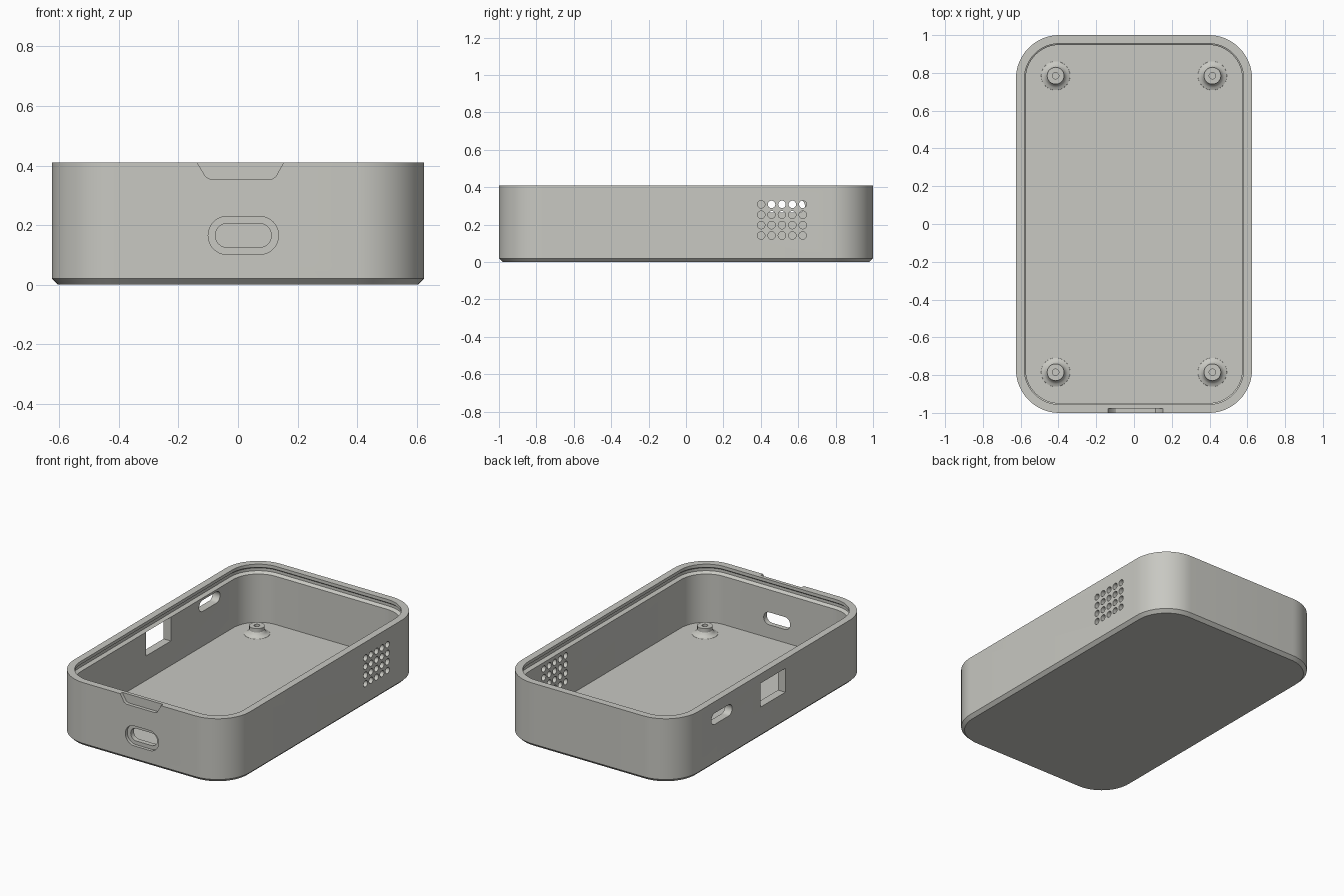
import bpy, bmesh, math

if "Cube" in bpy.data.objects:
    bpy.data.objects.remove(bpy.data.objects["Cube"])

grey = bpy.data.materials.new("warm_light_grey")
grey.diffuse_color = (0.58, 0.58, 0.54, 1)
grey.use_nodes = True
grey.node_tree.nodes["Principled BSDF"].inputs["Base Color"].default_value = grey.diffuse_color

HX, HY, R, H, FLOOR = 0.625, 1.0, 0.23, 0.41, 0.04


def make_object(name, bm):
    bmesh.ops.recalc_face_normals(bm, faces=bm.faces[:])
    me = bpy.data.meshes.new(name)
    bm.to_mesh(me)
    bm.free()
    me.materials.append(grey)
    ob = bpy.data.objects.new(name, me)
    bpy.context.collection.objects.link(ob)
    return ob


def activate(ob):
    bpy.ops.object.select_all(action='DESELECT')
    ob.select_set(True)
    bpy.context.view_layer.objects.active = ob


def rounded_rect(hx, hy, r, seg):
    """Counter-clockwise outline of a rectangle with round corners."""
    pts = []
    for k, (sx, sy) in enumerate([(1, 1), (-1, 1), (-1, -1), (1, -1)]):
        for i in range(seg + 1):
            a = math.pi / 2 * (k + i / seg)
            pts.append((sx * (hx - r) + r * math.cos(a), sy * (hy - r) + r * math.sin(a)))
    return pts


def loft(bm, rings):
    """Join successive rings of vertices with quads."""
    n = len(rings[0])
    for a, b in zip(rings, rings[1:]):
        for i in range(n):
            j = (i + 1) % n
            bm.faces.new((a[i], a[j], b[j], b[i]))


# Tray: one wall profile (inset, height) from the underside to the inner floor
profile = [(0.02, 0), (0, 0.02), (0, H),
           (0.045, H), (0.045, 0.39), (0.032, 0.38), (0.032, 0.362), (0.052, 0.35),
           (0.052, FLOOR)]
bm = bmesh.new()
rings = [[bm.verts.new((x, y, z)) for x, y in rounded_rect(HX - d, HY - d, R - d, 16)]
         for d, z in profile]
loft(bm, rings)
bm.faces.new(rings[0])
bm.faces.new(rings[-1])
tray = make_object("tray", bm)


def add_prism(bm, outline, axis, start, end):
    """Extrude an outline (u, z) along the x or y axis."""
    rings = [[bm.verts.new((d, u, z) if axis == 'x' else (u, d, z)) for u, z in outline]
             for d in (start, end)]
    loft(bm, rings)
    bm.faces.new(rings[0])
    bm.faces.new(rings[1])


def shifted(pts, u, z):
    return [(p + u, q + z) for p, q in pts]


def slot(u, z, hu, hz):
    # radius just under half height keeps the outline free of doubled points
    return shifted(rounded_rect(hu, hz, hz * 0.98, 8), u, z)


def cut(name, outlines, axis, start, end):
    bm = bmesh.new()
    for o in outlines:
        add_prism(bm, o, axis, start, end)
    cutter = make_object(name, bm)
    cutter.hide_render = True
    mod = tray.modifiers.new(name, 'BOOLEAN')
    mod.operation, mod.solver, mod.object = 'DIFFERENCE', 'EXACT', cutter
    activate(tray)
    bpy.ops.object.modifier_apply(modifier=mod.name)
    bpy.data.objects.remove(cutter)


# Front: recessed cable slot and shallow thumb notch in the rim
cut("cable_recess", [slot(0.018, 0.165, 0.118, 0.064)], 'y', -1.05, -0.98)
cut("cable_slot", [slot(0.018, 0.165, 0.094, 0.04)], 'y', -1.05, -0.9)
notch = [(-0.16, 0.45), (-0.137, H), (-0.109, 0.363), (-0.094, 0.354),
         (0.114, 0.354), (0.127, 0.363), (0.153, H), (0.176, 0.45)]
cut("thumb_notch", [notch], 'y', -1.05, -0.978)

# Left wall: rectangular port and rounded slot
port = [(-0.115, 0.197), (0.137, 0.197), (0.137, 0.35), (-0.115, 0.35)]
cut("port_opening", [port], 'x', -0.7, -0.5)
cut("side_slot", [slot(0.53, 0.3, 0.106, 0.036)], 'x', -0.7, -0.5)

# Right wall: grid of vent holes
circle = [(0.02 * math.cos(math.tau * i / 24), 0.02 * math.sin(math.tau * i / 24))
          for i in range(24)]
vents = [shifted(circle, 0.402 + 0.0555 * c, 0.142 + 0.0555 * r)
         for c in range(5) for r in range(4)]
cut("vent_holes", vents, 'x', 0.5, 0.7)

# Screw posts with flared foot and blind hole, one per corner
post = [(0.078, FLOOR - 0.002), (0.076, FLOOR + 0.001), (0.062, 0.046), (0.053, 0.054), (0.045, 0.067),
        (0.045, 0.092), (0.017, 0.092), (0.017, 0.05)]
parts = [tray]
for sx in (-1, 1):
    for sy in (-1, 1):
        bm = bmesh.new()
        rings = [[bm.verts.new((sx * 0.415 + r * math.cos(math.tau * i / 32),
                                sy * 0.785 + r * math.sin(math.tau * i / 32), z))
                  for i in range(32)] for r, z in post]
        loft(bm, rings)
        bm.faces.new(rings[0])
        bm.faces.new(rings[-1])
        side = ("front" if sy < 0 else "back") + ("_left" if sx < 0 else "_right")
        parts.append(make_object("screw_post_" + side, bm))

for ob in parts:
    activate(ob)
    bpy.ops.object.shade_smooth_by_angle(angle=math.radians(30))
